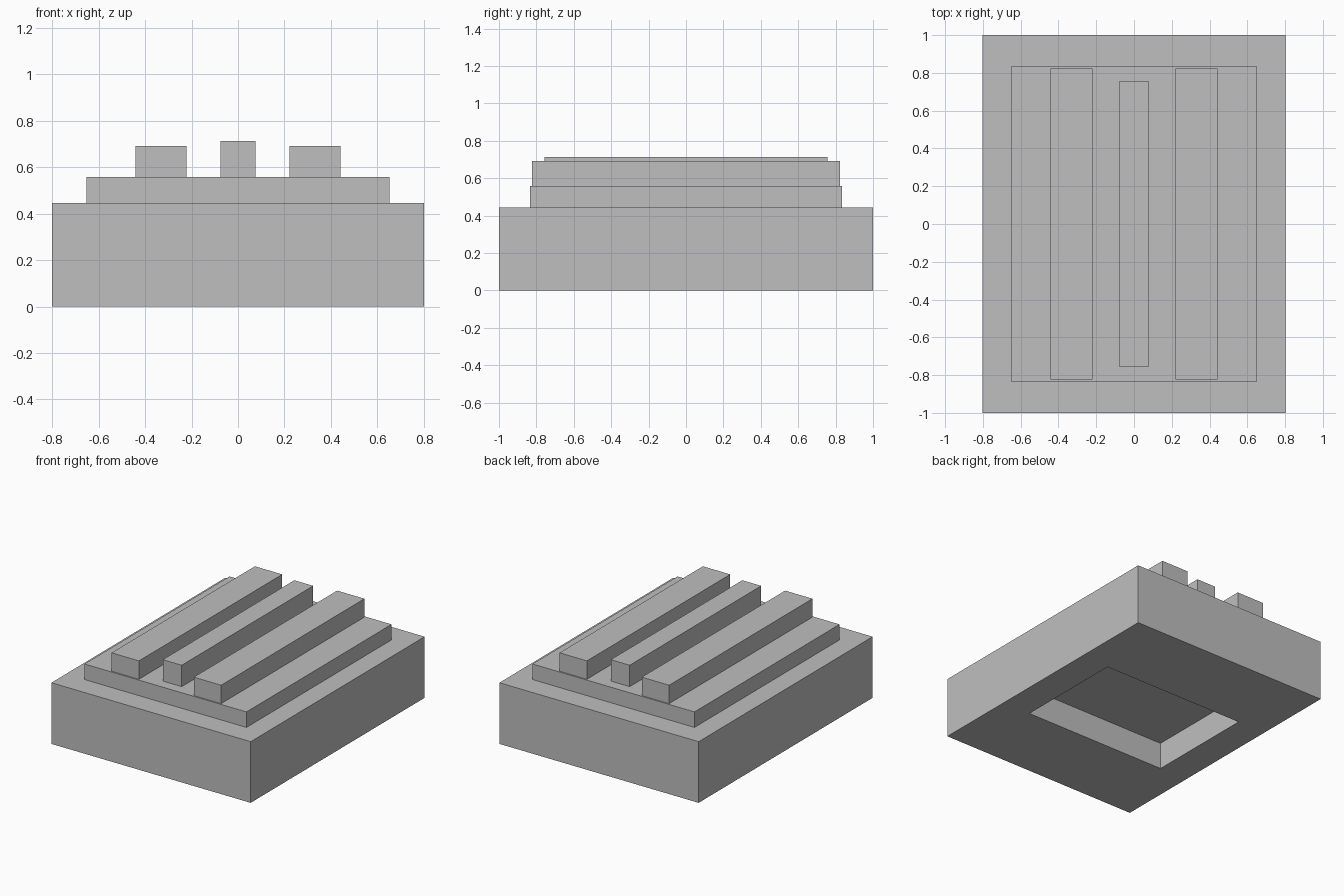
import bpy
import bmesh
from mathutils import Matrix, Vector

default = bpy.data.objects.get("Cube")
if default:
    bpy.data.objects.remove(default, do_unlink=True)

# Single plain grey
grey = bpy.data.materials.new("plain_grey")
grey.use_nodes = True
colour = (0.52, 0.52, 0.52, 1.0)
grey.diffuse_color = colour
grey.node_tree.nodes["Principled BSDF"].inputs["Base Color"].default_value = colour


def block(name, half_x, half_y, bottom, top, centre_x=0.0, recess=None):
    """Box with an optional (half_x, half_y, depth) pocket in its underside."""
    bm = bmesh.new()
    size = Matrix.Diagonal((2 * half_x, 2 * half_y, top - bottom, 1))
    place = Matrix.Translation((centre_x, 0, (bottom + top) / 2))
    bmesh.ops.create_cube(bm, size=1, matrix=place @ size)
    if recess:
        pocket_x, pocket_y, depth = recess
        underside = min(bm.faces, key=lambda f: f.calc_center_median().z)
        bmesh.ops.inset_individual(bm, faces=[underside], thickness=0.1)
        for v in underside.verts:
            v.co.x = pocket_x if v.co.x > 0 else -pocket_x
            v.co.y = pocket_y if v.co.y > 0 else -pocket_y
        floor = bmesh.ops.extrude_discrete_faces(bm, faces=[underside])["faces"][0]
        bmesh.ops.translate(bm, verts=floor.verts, vec=Vector((0, 0, depth)))
    bmesh.ops.recalc_face_normals(bm, faces=bm.faces)
    mesh = bpy.data.meshes.new(name)
    bm.to_mesh(mesh)
    bm.free()
    mesh.materials.append(grey)
    obj = bpy.data.objects.new(name, mesh)
    bpy.context.collection.objects.link(obj)
    return obj


BASE_TOP, STEP_TOP = 0.445, 0.558

# Base slab with a rectangular pocket underneath, and the raised step on it
block("base", 0.802, 1.0, 0, BASE_TOP, recess=(0.576, 0.409, 0.195))
block("step", 0.652, 0.834, BASE_TOP, STEP_TOP)

# Three long ribs: a narrow one in the middle, a wide one on each side
block("centre_rib", 0.076, 0.756, STEP_TOP, 0.714)
for side, sign in (("left", 1), ("right", -1)):
    block(side + "_rib", 0.11, 0.824, STEP_TOP, 0.692, centre_x=sign * 0.331)
